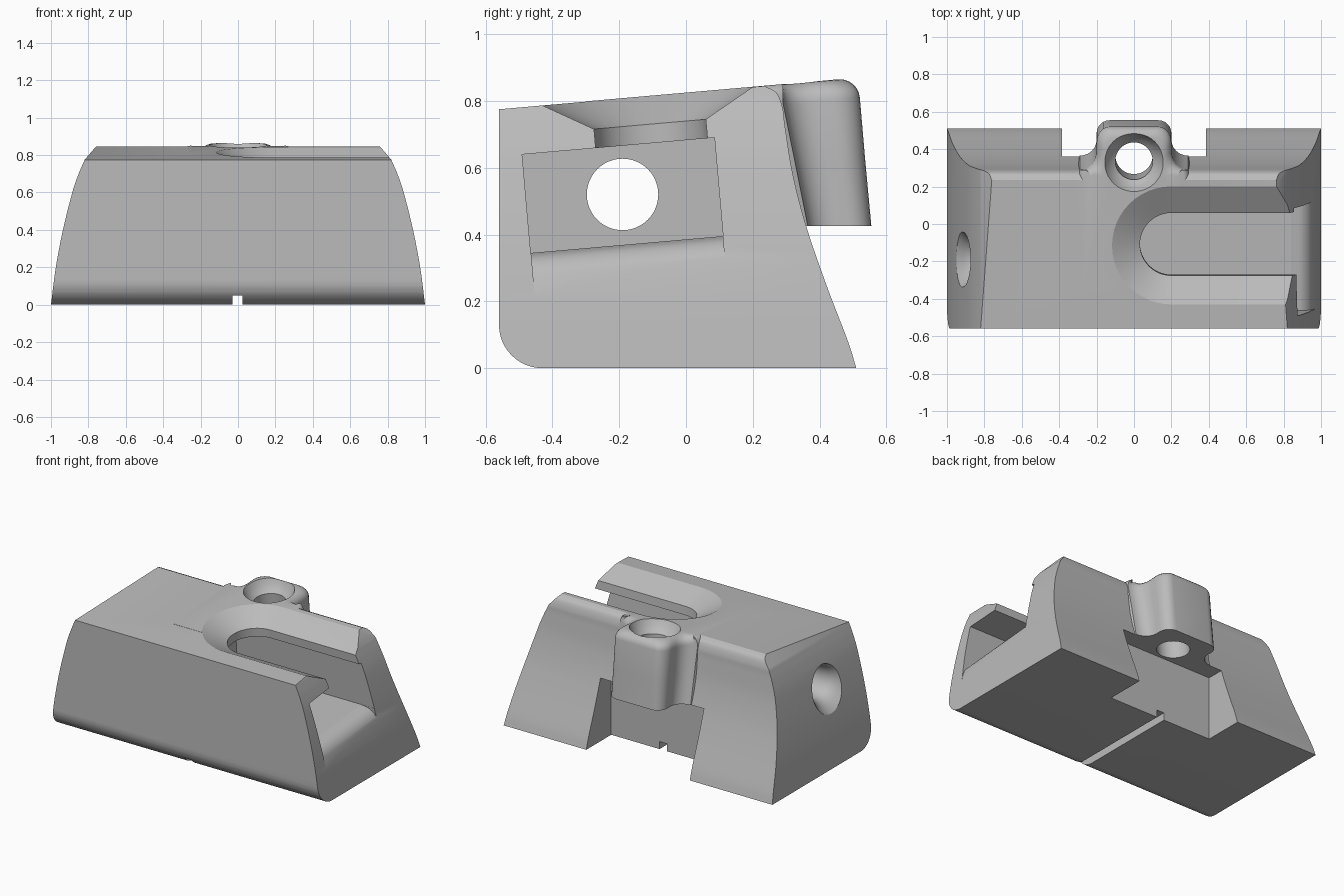
import bpy, bmesh, math
from mathutils import Matrix, Vector

if "Cube" in bpy.data.objects:
    bpy.data.objects.remove(bpy.data.objects["Cube"], do_unlink=True)

TILT = Matrix.Rotation(math.radians(5), 4, 'X')  # the top and slots lean 5 degrees

grey = bpy.data.materials.new("plain grey")
grey.use_nodes = True
grey.diffuse_color = (0.5, 0.5, 0.5, 1)
grey.node_tree.nodes["Principled BSDF"].inputs["Base Color"].default_value = (0.5, 0.5, 0.5, 1)


def loft(name, rings, matrix=None):
    """Closed solid through matching rings of points."""
    bm = bmesh.new()
    loops = [[bm.verts.new(p) for p in ring] for ring in rings]
    n = len(loops[0])
    for a, b in zip(loops, loops[1:]):
        for i in range(n):
            j = (i + 1) % n
            bm.faces.new((a[i], a[j], b[j], b[i]))
    bm.faces.new(loops[0][::-1])
    bm.faces.new(loops[-1])
    if matrix:
        bm.transform(matrix)
    bmesh.ops.recalc_face_normals(bm, faces=bm.faces)
    mesh = bpy.data.meshes.new(name)
    bm.to_mesh(mesh)
    bm.free()
    mesh.materials.append(grey)
    ob = bpy.data.objects.new(name, mesh)
    bpy.context.collection.objects.link(ob)
    return ob


def combine(target, other, operation):
    bpy.context.view_layer.objects.active = target
    mod = target.modifiers.new(operation, 'BOOLEAN')
    mod.object, mod.operation, mod.solver = other, operation, 'EXACT'
    bpy.ops.object.modifier_apply(modifier=mod.name)
    bpy.data.objects.remove(other, do_unlink=True)


def curve(points, steps=6):
    """Smooth path through the points."""
    v = [Vector(p) for p in points]
    v = [2 * v[0] - v[1]] + v + [2 * v[-1] - v[-2]]
    out = []
    for a, b, c, d in zip(v, v[1:], v[2:], v[3:]):
        for k in range(steps):
            t = k / steps
            out.append(0.5 * (2 * b + (c - a) * t + (2 * a - 5 * b + 4 * c - d) * t ** 2
                              + (3 * b - a - 3 * c + d) * t ** 3))
    return out + [v[-2]]


def circle(radius, count=48):
    return [(radius * math.cos(i * math.tau / count), radius * math.sin(i * math.tau / count))
            for i in range(count)]


def box(name, x0, x1, y0, y1, z0, z1, matrix=None):
    return loft(name, [[(x0, y0, z), (x1, y0, z), (x1, y1, z), (x0, y1, z)] for z in (z0, z1)], matrix)


# Body: side profile crossed with the bowed front profile
R = 0.13
side = [(-0.56 + R - R * math.sin(a), R - R * math.cos(a))
        for a in (math.radians(90 - 7.5 * i) for i in range(13))]
side += curve([(0.51, 0), (0.485, 0.08), (0.42, 0.25), (0.36, 0.425), (0.32, 0.58), (0.297, 0.72),
               (0.289, 0.78), (0.27, 0.825), (0.235, 0.8446)])
side += [(-0.56, 0.775)]
body = loft("sight_body", [[(x, y, z) for y, z in side] for x in (-1.1, 1.1)])

bow = curve([(1, 0), (0.974, 0.2), (0.936, 0.4), (0.886, 0.6), (0.852, 0.7), (0.82, 0.775)])
half = [(1.003, -0.02)] + [tuple(p) for p in bow] + [(0.76, 0.845), (0.74, 0.87)]
front = half + [(-x, z) for x, z in reversed(half)]
combine(body, loft("bow_shape", [[(x, y, z) for x, z in front] for y in (-0.8, 0.8)]), 'INTERSECT')

# Rear lug with filleted roots and a rounded top edge
arc = [math.radians(15 * i) for i in range(7)]
right = [(0.3, -0.5), (0.3, -0.02)]
right += [(0.29 - 0.09 * math.sin(a), 0.085 - 0.085 * math.cos(a)) for a in arc]
right += [(0.13 + 0.07 * math.cos(a), 0.12 + 0.07 * math.sin(a)) for a in arc]
plan = right + [(-x, t) for x, t in reversed(right)]


def lug_ring(z, inset):
    k = (z - 0.425) / 0.375
    foot = 0.365 - 0.075 * min(k, 1)
    back = 0.555 - 0.035 * k
    ring = []
    for x, t in plan:
        shrink = inset if t > 0.02 else inset * 0.6
        y = foot + (back - foot) * t / 0.19 - (shrink if t > 0 else 0)
        ring.append((x - math.copysign(shrink, x), y))
    return ring


r = 0.06
rings = [[(x, y, 0.425) for x, y in lug_ring(0.425, 0)],
         [(x, y, 0.62) for x, y in lug_ring(0.62, 0)]]
for a in arc:
    drop = r * (1 - math.sin(a))
    rings.append([(x, y, 0.825 - drop + 0.0875 * y)
                  for x, y in lug_ring(0.855 - drop, r * (1 - math.cos(a)))])
combine(body, loft("rear_lug", rings), 'UNION')

# Underside: rear notch and alignment groove
combine(body, box("rear_notch", -0.385, 0.385, 0.245, 0.8, -0.1, 0.425), 'DIFFERENCE')
combine(body, box("groove", -0.03, 0.025, -0.8, 0.8, -0.1, 0.05), 'DIFFERENCE')

# Side pocket with a rounded lip on its floor
combine(body, box("pocket", -0.08, 1.2, -0.433, 0.145, 0.384, 0.68, TILT), 'DIFFERENCE')
lip = [tuple(p) for p in curve([(0.84, 0.384), (0.9, 0.372), (0.94, 0.34), (0.962, 0.29), (0.98, 0.22)])]
lip += [(1.2, 0.22), (1.2, 0.5), (0.84, 0.5)]
combine(body, loft("pocket_lip", [[(x, y, z) for x, z in lip] for y in (-0.432, 0.144)], TILT), 'DIFFERENCE')


# Round-ended slot in the top, flaring into a funnel
def stadium(radius, z):
    ends = [math.radians(90 + 7.5 * i) for i in range(25)]
    ring = [(0.2 + radius * math.cos(a), -0.044 + radius * math.sin(a), z) for a in ends]
    return ring + [(1.2, -0.044 - radius, z), (1.2, -0.044 + radius, z)]


slot = [stadium(0.168, 0.6), stadium(0.168, 0.737), stadium(0.316, 0.821), stadium(0.492, 0.921)]
combine(body, loft("slot", slot, TILT), 'DIFFERENCE')

# Cross hole with a flared mouth on the right end
mouth = [(0.3, 0.107), (-0.8, 0.107), (-0.85, 0.112), (-0.88, 0.124), (-0.91, 0.146),
         (-0.945, 0.18), (-1.05, 0.29)]
hole = [[(x, -0.19 + a, 0.52 + b) for a, b in circle(rad)] for x, rad in mouth]
combine(body, loft("cross_hole", hole), 'DIFFERENCE')

# Countersunk screw hole through the lug
sink = [(0.2, 0.1), (0.745, 0.1), (0.76, 0.118), (0.79, 0.142), (0.822, 0.157), (0.95, 0.157)]
hole = [[(a, 0.403 + b, z) for a, b in circle(rad)] for z, rad in sink]
combine(body, loft("lug_hole", hole, TILT), 'DIFFERENCE')

# Smooth the curves, keep the edges
bpy.ops.object.select_all(action='DESELECT')
body.select_set(True)
bpy.context.view_layer.objects.active = body
bpy.ops.object.shade_smooth_by_angle(angle=math.radians(28))
